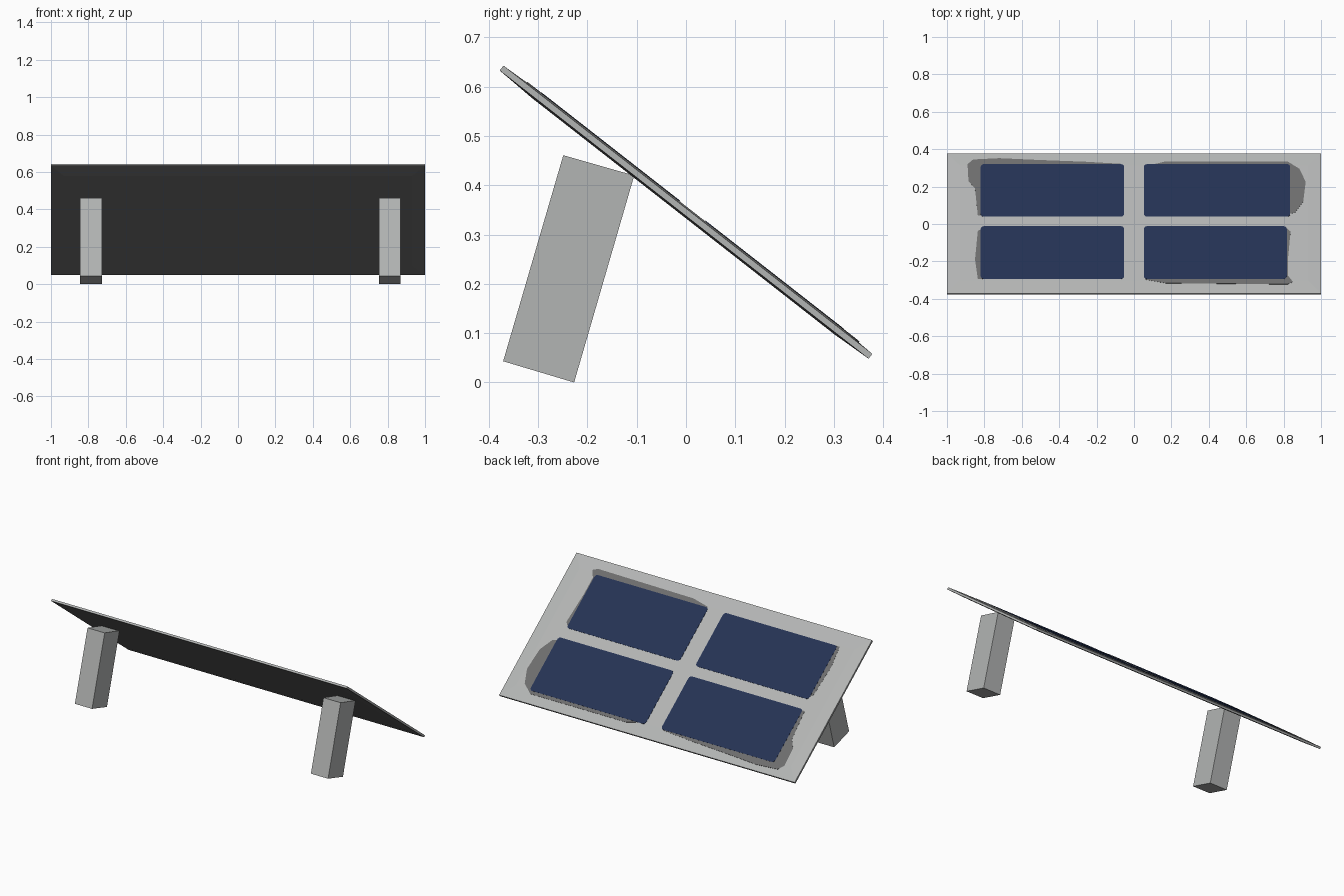
import bpy, bmesh, math
from mathutils import Matrix, Vector

if "Cube" in bpy.data.objects:
    bpy.data.objects.remove(bpy.data.objects["Cube"])

TILT = math.radians(38.0)
FRAME = Matrix.Translation((0, 0, 0.3455)) @ Matrix.Rotation(-TILT, 4, 'X')


def material(name, rgb):
    m = bpy.data.materials.new(name)
    m.diffuse_color = (*rgb, 1.0)
    m.use_nodes = True
    m.node_tree.nodes["Principled BSDF"].inputs["Base Color"].default_value = m.diffuse_color
    return m


LIGHT = material("light_grey", (0.45, 0.46, 0.455))
DARK = material("dark_grey", (0.155, 0.155, 0.155))
BLUE = material("navy_blue", (0.018, 0.032, 0.088))


def loft(name, rings, mat, matrix):
    """Closed solid through rings of equal point count."""
    bm = bmesh.new()
    loops = [[bm.verts.new(p) for p in ring] for ring in rings]
    n = len(loops[0])
    for a, b in zip(loops, loops[1:]):
        for i in range(n):
            j = (i + 1) % n
            bm.faces.new((a[i], a[j], b[j], b[i]))
    bm.faces.new(loops[0][::-1])
    bm.faces.new(loops[-1])
    bmesh.ops.recalc_face_normals(bm, faces=bm.faces)
    me = bpy.data.meshes.new(name)
    bm.to_mesh(me)
    bm.free()
    me.materials.append(mat)
    ob = bpy.data.objects.new(name, me)
    ob.matrix_world = matrix
    bpy.context.collection.objects.link(ob)
    return ob


def rect(hx, hy, z):
    return [(-hx, -hy, z), (hx, -hy, z), (hx, hy, z), (-hx, hy, z)]


def plate(name, outline, z0, z1, mat):
    """Thin plate on the board, its outline given as seen from above."""
    pts = [(x, (y - z1 * math.sin(TILT)) / math.cos(TILT)) for x, y in outline]
    loft(name, [[(x, v, z) for x, v in pts] for z in (z0, z1)], mat, FRAME)


def rounded(x0, x1, y0, y1, r=0.015):
    out = []
    for cx, cy, a0 in ((x1 - r, y1 - r, 0), (x0 + r, y1 - r, 90),
                       (x0 + r, y0 + r, 180), (x1 - r, y0 + r, 270)):
        for k in range(4):
            a = math.radians(a0 + 30 * k)
            out.append((cx + r * math.cos(a), cy + r * math.sin(a)))
    return out


# Tilted board with a slightly swollen top, and its dark underside
loft("board", [rect(1, 0.475, -0.0055), rect(1, 0.475, 0.0062),
               rect(0.93, 0.39, 0.0095)], LIGHT, FRAME)
loft("board_underside", [rect(1, 0.475, -0.0055), rect(1, 0.475, -0.0062),
                         rect(0.93, 0.39, -0.010)], DARK, FRAME)

# Solar cells: blue plates
for i, (x0, x1, y0, y1) in enumerate([(-0.82, -0.053, 0.04, 0.32),
                                      (0.053, 0.835, 0.04, 0.32),
                                      (-0.82, -0.053, -0.293, -0.012),
                                      (0.053, 0.817, -0.293, -0.012)]):
    plate(f"cell_{i + 1}", rounded(x0, x1, y0, y1), 0.0065, 0.0110, BLUE)

# Uneven dark backing showing around the cells
BACKINGS = [
    [(-0.89, 0.32), (-0.86, 0.345), (-0.72, 0.352), (-0.50, 0.342),
     (-0.26, 0.333), (-0.07, 0.322), (-0.07, 0.05), (-0.835, 0.045),
     (-0.85, 0.19), (-0.885, 0.23)],
    [(0.065, 0.31), (0.17, 0.335), (0.82, 0.335), (0.885, 0.295),
     (0.918, 0.225), (0.905, 0.12), (0.86, 0.06), (0.80, 0.05), (0.065, 0.05)],
    [(-0.835, -0.035), (-0.77, -0.02), (-0.07, -0.02), (-0.07, -0.283),
     (-0.835, -0.293), (-0.85, -0.19)],
    [(0.065, -0.02), (0.81, -0.016), (0.837, -0.04), (0.823, -0.19),
     (0.823, -0.275), (0.85, -0.31), (0.82, -0.322), (0.17, -0.316),
     (0.06, -0.297)],
]
for i, outline in enumerate(BACKINGS):
    plate(f"cell_backing_{i + 1}", outline, 0.0060, 0.0102, DARK)

# Two leaning legs
PROFILE = [(-0.249, 0.461), (-0.105, 0.420), (-0.227, 0.0), (-0.371, 0.043)]
for name, cx in (("left_leg", -0.786), ("right_leg", 0.811)):
    loft(name, [[(cx + s * 0.058, y, z) for y, z in PROFILE] for s in (-1, 1)],
         LIGHT, Matrix.Identity(4))
